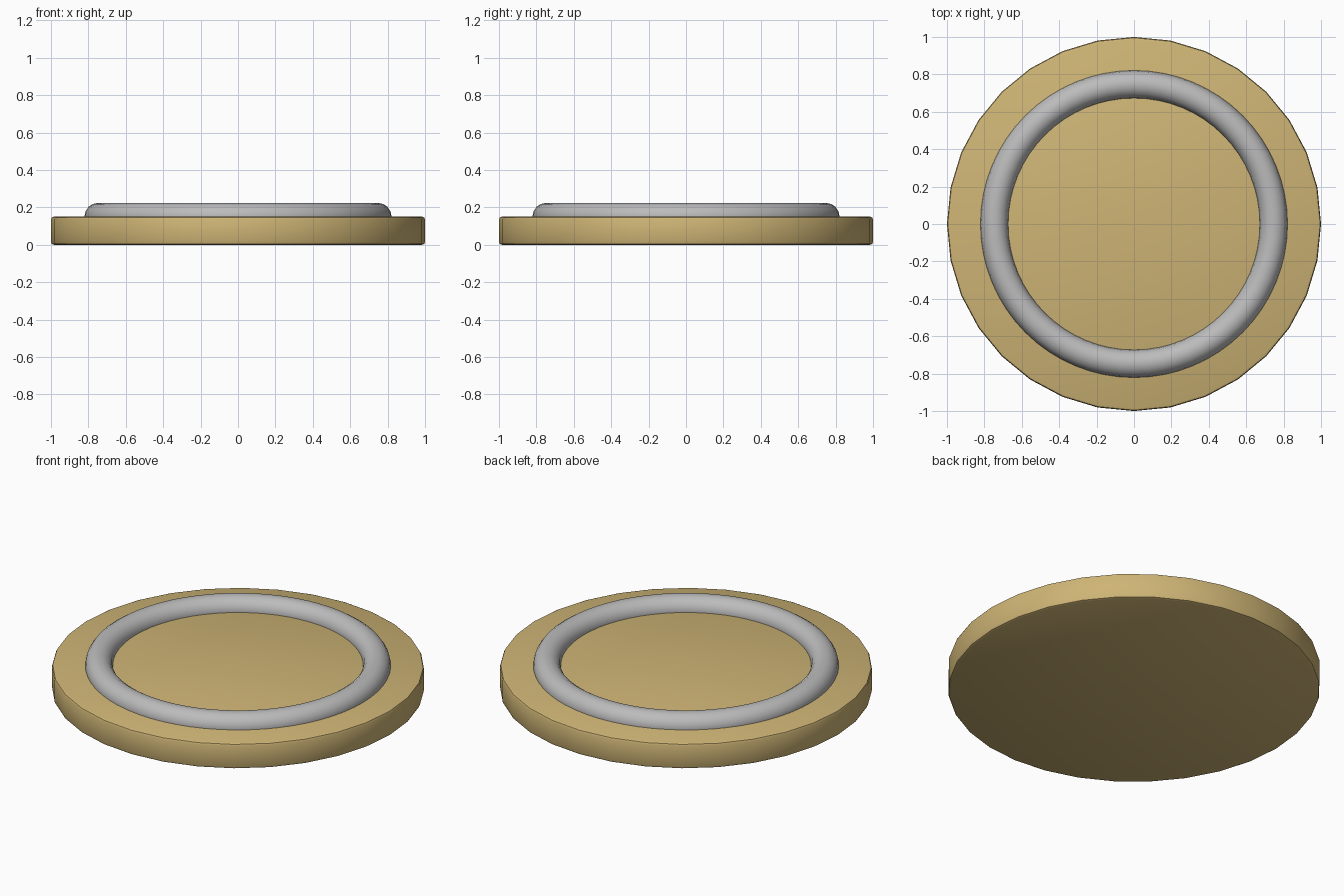
import bpy
import math

cube = bpy.data.objects.get("Cube")
if cube:
    bpy.data.objects.remove(cube, do_unlink=True)


def material(name, color):
    mat = bpy.data.materials.new(name)
    mat.use_nodes = True
    mat.diffuse_color = color
    mat.node_tree.nodes["Principled BSDF"].inputs["Base Color"].default_value = color
    return mat


def finish(name, mat, angle):
    obj = bpy.context.object
    obj.name = name
    obj.data.materials.append(mat)
    bpy.ops.object.shade_smooth_by_angle(angle=math.radians(angle))
    return obj


tan = material("warm tan", (0.62, 0.46, 0.18, 1))
grey = material("light grey", (0.5, 0.5, 0.5, 1))

# Round base plate with softened rims
HEIGHT = 0.15
bpy.ops.mesh.primitive_cylinder_add(vertices=32, radius=1, depth=HEIGHT,
                                    location=(0, 0, HEIGHT / 2))
bevel = bpy.context.object.modifiers.new("rim_bevel", 'BEVEL')
bevel.width = 0.015
bevel.segments = 2
bevel.limit_method = 'ANGLE'
bpy.ops.object.modifier_apply(modifier=bevel.name)
finish("base_plate", tan, 40)

# Raised ring, half sunk into the plate
bpy.ops.mesh.primitive_torus_add(major_radius=0.747, minor_radius=0.074,
                                 major_segments=64, minor_segments=16,
                                 location=(0, 0, HEIGHT))
finish("raised_ring", grey, 60)
